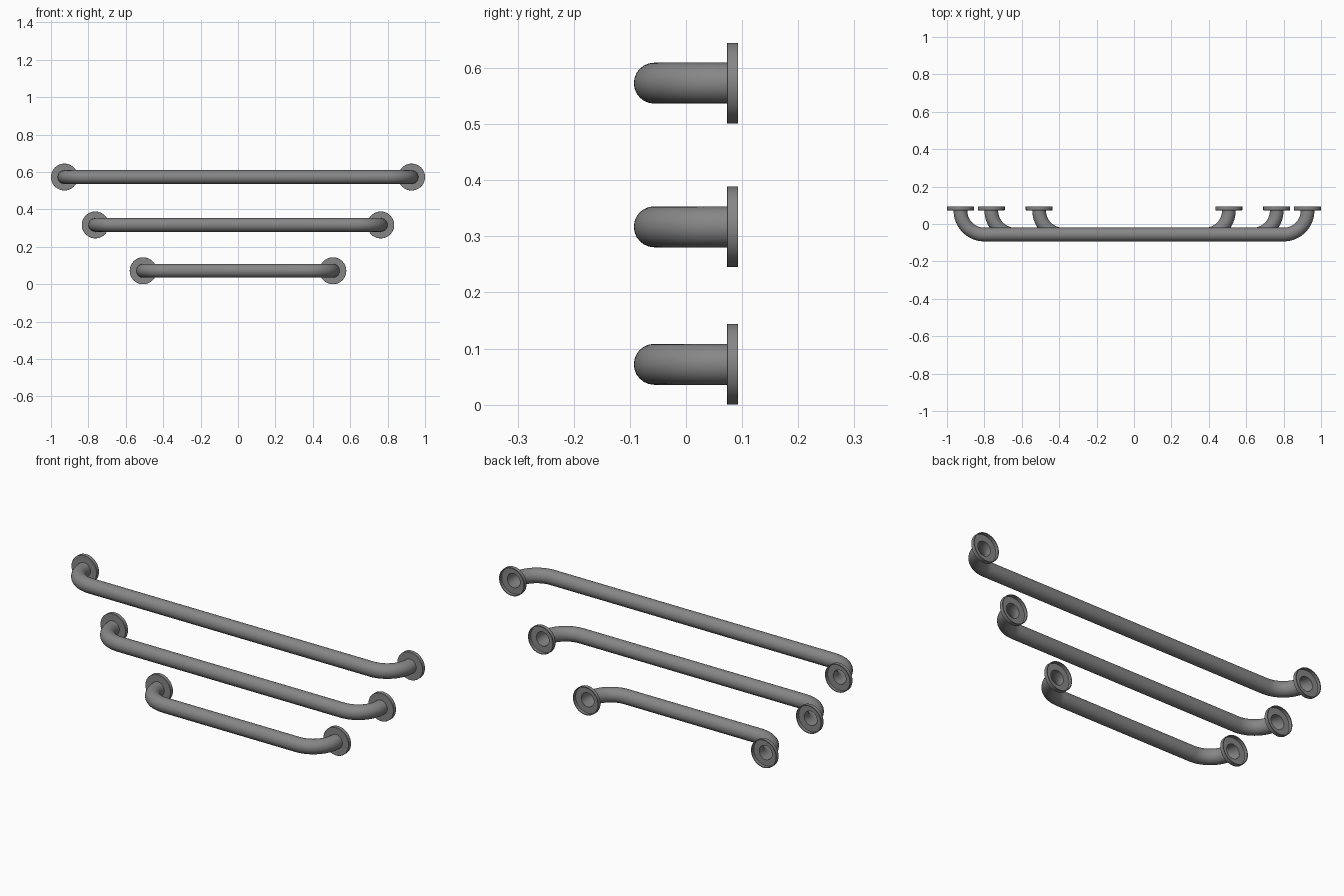
import bpy, bmesh, math

if "Cube" in bpy.data.objects:
    bpy.data.objects.remove(bpy.data.objects["Cube"])

TUBE_R, BEND_R, FLANGE_R = 0.0365, 0.128, 0.072
BAR_Y, FLANGE_Y, WALL_Y = -0.0565, 0.073, 0.0925
FLOOR_Y = FLANGE_Y + 0.003

# dark grey metal
metal = bpy.data.materials.new("dark_metal")
metal.diffuse_color = (0.24, 0.24, 0.24, 1)
metal.use_nodes = True
metal.node_tree.nodes["Principled BSDF"].inputs["Base Color"].default_value = metal.diffuse_color


def finish(obj):
    bpy.context.collection.objects.link(obj)
    obj.data.materials.append(metal)
    bpy.ops.object.select_all(action='DESELECT')
    obj.select_set(True)
    bpy.context.view_layer.objects.active = obj
    if obj.type == 'CURVE':
        bpy.ops.object.convert(target='MESH')
    bpy.ops.object.shade_smooth_by_angle(angle=math.radians(30))


def tube(name, half, z):
    # bent open pipe: straight run with a quarter bend to the wall at each end
    right = []
    for i in range(17):
        a = math.pi / 2 * i / 16
        right.append((half - BEND_R + BEND_R * math.sin(a),
                      BAR_Y + BEND_R * (1 - math.cos(a))))
    right.append((half, FLOOR_Y + 0.0005))
    path = [(-x, y) for x, y in reversed(right)] + right
    cu = bpy.data.curves.new(name, 'CURVE')
    cu.dimensions = '3D'
    cu.bevel_depth = TUBE_R
    cu.bevel_resolution = 10
    sp = cu.splines.new('POLY')
    sp.points.add(len(path) - 1)
    for p, (x, y) in zip(sp.points, path):
        p.co = (x, y, z, 1)
    finish(bpy.data.objects.new(name, cu))


def flange(name, x, z):
    # wall plate: shallow cup, hollow at the back, spun round the tube axis
    b, wall, hole, n = 0.001, 0.004, TUBE_R - 0.0005, 48
    profile = [(hole, FLANGE_Y), (FLANGE_R - b, FLANGE_Y),
               (FLANGE_R, FLANGE_Y + b), (FLANGE_R, WALL_Y),
               (FLANGE_R - wall, WALL_Y), (FLANGE_R - wall, FLOOR_Y),
               (hole, FLOOR_Y)]
    bm = bmesh.new()
    rings = [[bm.verts.new((r * math.cos(2 * math.pi * i / n), y,
                            r * math.sin(2 * math.pi * i / n)))
              for r, y in profile] for i in range(n)]
    m = len(profile)
    for i in range(n):
        a, c = rings[i], rings[(i + 1) % n]
        for j in range(m):
            k = (j + 1) % m
            bm.faces.new((a[j], a[k], c[k], c[j]))
    bmesh.ops.recalc_face_normals(bm, faces=bm.faces)
    me = bpy.data.meshes.new(name)
    bm.to_mesh(me)
    bm.free()
    obj = bpy.data.objects.new(name, me)
    obj.location = (x, 0, z)
    finish(obj)


# three grab bars of different lengths
for label, half, z in (("long", 0.928, 0.573), ("medium", 0.763, 0.317),
                       ("short", 0.507, 0.072)):
    tube(label + "_bar", half, z)
    for side, s in (("left", -1), ("right", 1)):
        flange(f"{label}_{side}_flange", s * half, z)
